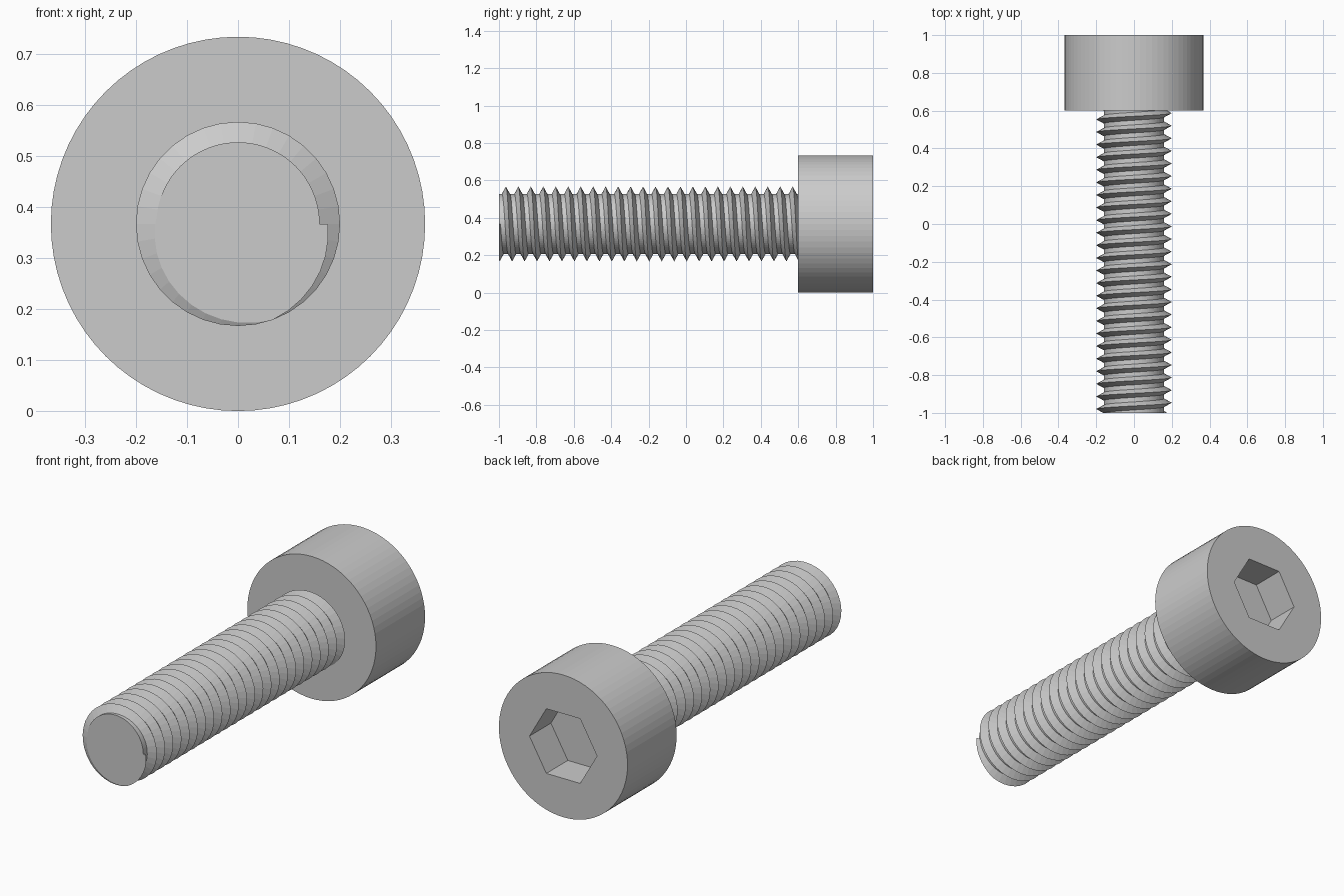
import bpy, bmesh
from math import cos, sin, pi, radians

cube = bpy.data.objects.get("Cube")
if cube:
    bpy.data.objects.remove(cube, do_unlink=True)

HEAD_R, HEAD_BASE, BACK, FRONT = 0.3667, 0.6, 1.0, -1.0
CORE_R, CREST_R, PITCH = 0.16, 0.2, 1.6 / 24
HALF_WIDTH = 0.0215      # half the ridge width where it meets the core
HEX_R, HEX_DEPTH = 0.1925, 0.175
SEGS = 72

steel = bpy.data.materials.new("grey steel")
steel.use_nodes = True
colour = (0.6, 0.6, 0.6, 1)
steel.diffuse_color = colour
steel.node_tree.nodes["Principled BSDF"].inputs["Base Color"].default_value = colour


def point(r, angle, y):
    return (r * cos(angle), y, HEAD_R + r * sin(angle))


def finish(name, bm):
    bmesh.ops.recalc_face_normals(bm, faces=bm.faces)
    mesh = bpy.data.meshes.new(name)
    bm.to_mesh(mesh)
    bm.free()
    mesh.materials.append(steel)
    obj = bpy.data.objects.new(name, mesh)
    bpy.context.collection.objects.link(obj)
    return obj


def loft(bm, rings, cyclic):
    """Join neighbouring rings with quads and cap both ends."""
    for a, b in zip(rings, rings[1:]):
        n = len(a)
        for i in range(n if cyclic else n - 1):
            j = (i + 1) % n
            bm.faces.new((a[i], a[j], b[j], b[i]))
    bm.faces.new(rings[0])
    bm.faces.new(rings[-1])


def round_r(angle, r):
    return r


def hex_r(angle, r):
    return r * cos(pi / 6) / cos(angle % (pi / 3) - pi / 6)


def turned(name, stations, segs):
    """Solid along y from (outline, radius, y) stations."""
    bm = bmesh.new()
    angles = [2 * pi * i / segs for i in range(segs)]
    rings = [[bm.verts.new(point(shape(a, r), a, y)) for a in angles]
             for shape, r, y in stations]
    loft(bm, rings, True)
    return finish(name, bm)


# Cylindrical head with a hexagonal socket sunk into its back face
turned("head", [(round_r, HEAD_R, HEAD_BASE),
                (round_r, HEAD_R, BACK),
                (hex_r, HEX_R, BACK),
                (hex_r, HEX_R, BACK - HEX_DEPTH)], SEGS)

# Plain core of the shank
turned("shank_core", [(round_r, CORE_R, FRONT),
                      (round_r, CORE_R, HEAD_BASE + 0.01)], SEGS)

# Right-handed V thread, roots sunk into the core, cut flush at the tip
bm = bmesh.new()
start, steps = FRONT - 0.013, SEGS // 2
sunk = 0.01
root_r = CORE_R - sunk
root_w = HALF_WIDTH * (CREST_R - root_r) / (CREST_R - CORE_R)
rings = []
for i in range(int(24.5 * steps) + 1):
    angle, y = -2 * pi * i / steps, start + PITCH * i / steps
    rings.append([bm.verts.new(point(r, angle, y + dy)) for r, dy in
                  ((root_r, -root_w), (CREST_R, 0), (root_r, root_w))])
loft(bm, rings, True)
cut = bmesh.ops.bisect_plane(bm, geom=bm.verts[:] + bm.edges[:] + bm.faces[:],
                             plane_co=(0, FRONT, 0), plane_no=(0, 1, 0),
                             clear_inner=True)
rim = [e for e in cut["geom_cut"] if isinstance(e, bmesh.types.BMEdge)]
bmesh.ops.holes_fill(bm, edges=rim, sides=0)
finish("thread", bm)
